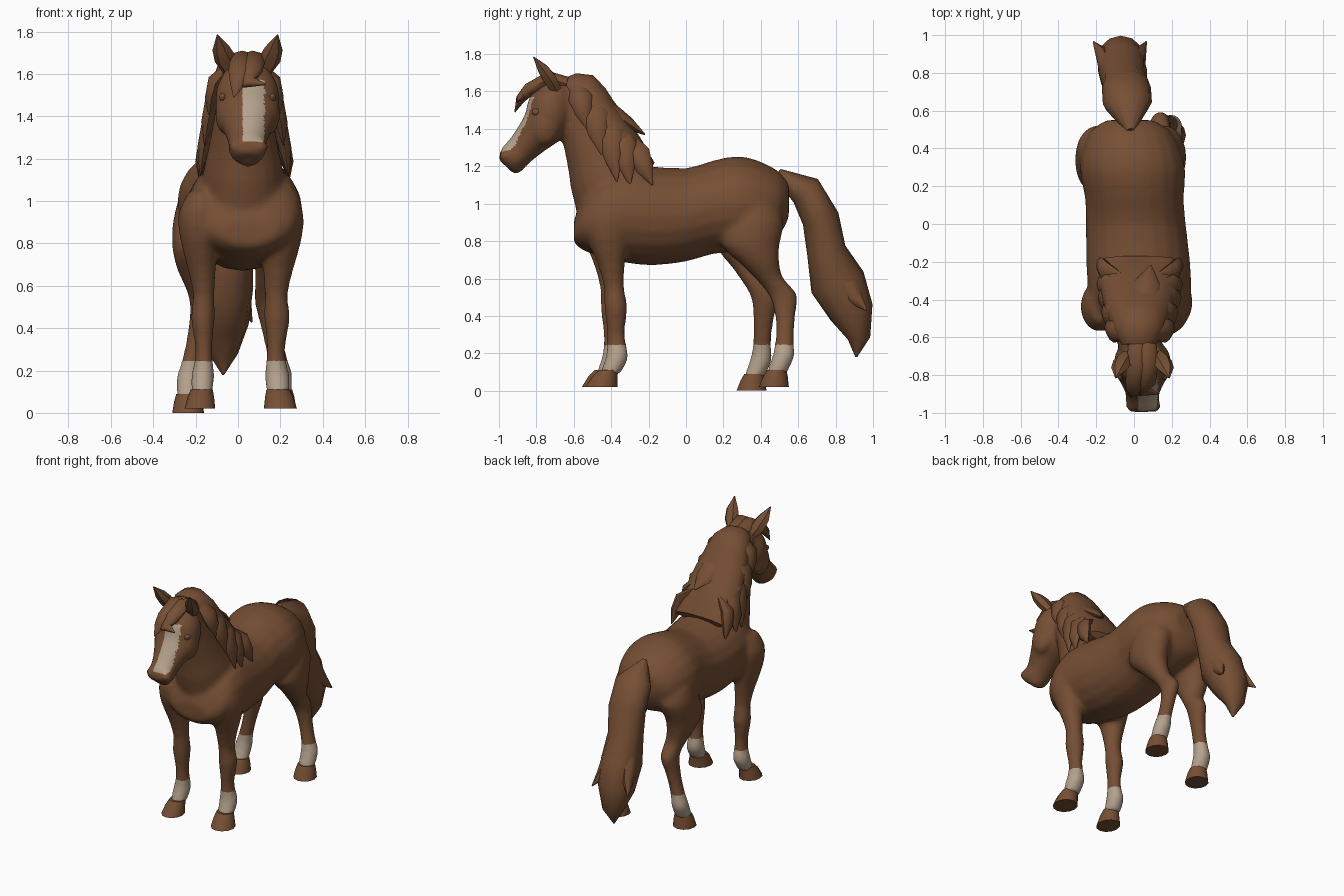
import bpy, bmesh, math
from mathutils import Vector, Matrix

cube = bpy.data.objects.get("Cube")
if cube:
    bpy.data.objects.remove(cube, do_unlink=True)


def material(name, colour):
    mat = bpy.data.materials.new(name)
    mat.use_nodes = True
    mat.diffuse_color = colour
    mat.node_tree.nodes["Principled BSDF"].inputs["Base Color"].default_value = colour
    return mat


COAT = material("chestnut coat", (.18, .077, .034, 1))
WHITE = material("cream markings", (.46, .36, .265, 1))
DOWN = Vector((0, 0, -1))
FORWARD = Vector((0, -1, 0))


def refine(sections):
    """Add a Catmull-Rom midpoint between neighbouring sections."""
    result = []
    last = len(sections) - 1
    for i in range(last):
        a, b = sections[max(i - 1, 0)], sections[i]
        c, d = sections[i + 1], sections[min(i + 2, last)]
        result.append(b)
        result.append(tuple((9 * (q + r) - p - s) / 16 for p, q, r, s in zip(a, b, c, d)))
    return result + [sections[last]]


def loft(bm, sections, sides=20, axis=None):
    """Closed tube through (x, y, z, half width, half depth) sections."""
    centres = [Vector(s[:3]) for s in sections]
    rings = []
    for i, section in enumerate(sections):
        width, depth = section[3:]
        ahead = centres[min(i + 1, len(centres) - 1)]
        behind = centres[max(i - 1, 0)]
        tangent = axis or (ahead - behind).normalized()
        across = Vector((1, 0, 0))
        across = (across - tangent * across.dot(tangent)).normalized()
        up = tangent.cross(across)
        ring = []
        for k in range(sides):
            angle = math.tau * k / sides
            offset = across * math.cos(angle) * width + up * math.sin(angle) * depth
            ring.append(bm.verts.new(centres[i] + offset))
        rings.append(ring)
    for a, b in zip(rings, rings[1:]):
        for k in range(sides):
            j = (k + 1) % sides
            bm.faces.new((a[k], a[j], b[j], b[k]))
    bm.faces.new(rings[0])
    bm.faces.new(rings[-1])


def blob(bm, centre, size):
    matrix = Matrix.Translation(centre) @ Matrix.Diagonal((*size, 1))
    bmesh.ops.create_uvsphere(bm, u_segments=12, v_segments=8, radius=1, matrix=matrix)


def finish(bm, name):
    bmesh.ops.recalc_face_normals(bm, faces=bm.faces[:])
    mesh = bpy.data.meshes.new(name)
    bm.to_mesh(mesh)
    bm.free()
    mesh.materials.append(COAT)
    obj = bpy.data.objects.new(name, mesh)
    bpy.context.collection.objects.link(obj)
    bpy.ops.object.select_all(action='DESELECT')
    obj.select_set(True)
    bpy.context.view_layer.objects.active = obj
    bpy.ops.object.shade_smooth_by_angle(angle=math.radians(45))
    return obj


def part(name, sections, sides=10, axis=None):
    bm = bmesh.new()
    loft(bm, sections, sides, axis)
    return finish(bm, name)


# Body masses: torso, neck and head as (y, z, half width, half depth)
torso = [(.55, 1.02, .12, .09), (.5, 1, .205, .17), (.4, 1, .258, .225),
         (.28, 1, .28, .255), (.14, .98, .262, .25), (0, .94, .265, .25),
         (-.18, .935, .275, .265), (-.33, .95, .275, .265),
         (-.46, .94, .262, .22), (-.55, .89, .215, .14), (-.6, .85, .13, .06)]
neck = [(-.3, .95, .2, .25), (-.4, 1.08, .2, .22), (-.48, 1.25, .165, .165),
        (-.56, 1.42, .135, .12), (-.61, 1.55, .115, .11), (-.66, 1.63, .09, .06)]
head = [(-.68, 1.64, .09, .07), (-.715, 1.54, .145, .125), (-.745, 1.44, .15, .125),
        (-.815, 1.36, .125, .1), (-.885, 1.285, .092, .083),
        (-.93, 1.24, .09, .08), (-.96, 1.2, .07, .05)]

# Left legs from top to pastern, and hooves, as (x, y, z, half width, half depth)
fore_leg = [(.19, -.41, 1.05, .06, .09), (.203, -.415, .95, .105, .135),
            (.205, -.415, .82, .096, .115), (.19, -.4, .68, .072, .074),
            (.18, -.385, .55, .054, .054), (.185, -.375, .45, .062, .062),
            (.18, -.375, .32, .044, .048), (.18, -.37, .24, .048, .052),
            (.185, -.37, .17, .06, .062), (.19, -.41, .085, .054, .054)]
hind_leg = [(.13, .37, 1, .12, .12), (.158, .37, .9, .115, .155),
            (.17, .345, .78, .105, .155), (.165, .395, .68, .085, .105),
            (.145, .445, .6, .067, .076), (.135, .515, .52, .056, .078),
            (.15, .53, .43, .048, .059), (.17, .53, .33, .045, .049),
            (.19, .525, .24, .048, .052), (.2, .52, .18, .057, .06),
            (.2, .48, .085, .054, .054)]
fore_hoof = [(.19, -.415, .11, .056, .053), (.195, -.435, .075, .067, .068),
             (.2, -.452, .02, .078, .085)]
hind_hoof = [(.2, .485, .11, .056, .053), (.2, .478, .075, .066, .066),
             (.2, .47, .02, .075, .08)]


def right_fore(s):
    x, y, z, w, d = s
    return (-x * .9, y - .02, z, w * .93, d)


def right_hind(s):
    # The right hind leg steps forward
    x, y, z, w, d = s
    step = min(1, max(0, (.9 - z) / .5))
    return (-x - .035, y - .12 * step, z - .02 * step, w, d)


bm = bmesh.new()
loft(bm, refine([(.01 - .06 * s[0], *s) for s in torso]), axis=FORWARD)
loft(bm, refine([(.025, *s) for s in neck]))
loft(bm, refine([(.045, *s) for s in head]))
for leg, opposite in ((fore_leg, right_fore), (hind_leg, right_hind)):
    loft(bm, refine(leg), axis=DOWN)
    loft(bm, refine([opposite(s) for s in leg]), axis=DOWN)
blob(bm, (.05, -.91, 1.19), (.055, .04, .03))
for side in (-1, 1):
    blob(bm, (.05 + side * .06, -.965, 1.255), (.034, .034, .036))
    blob(bm, (.045 + side * .1, -.755, 1.41), (.055, .08, .1))
body = finish(bm, "body")

# Fuse the masses into one soft skin
fuse = body.modifiers.new("fuse", 'REMESH')
fuse.mode = 'VOXEL'
fuse.voxel_size = .014
fuse.use_smooth_shade = True
relax = body.modifiers.new("relax", 'SMOOTH')
relax.factor = .5
relax.iterations = 12
for modifier in ("fuse", "relax"):
    bpy.ops.object.modifier_apply(modifier=modifier)

# Cream socks and face blaze
mesh = body.data
mesh.materials.clear()
mesh.materials.append(COAT)
mesh.materials.append(WHITE)
face_front = Vector((0, -.83, .56))
for face in mesh.polygons:
    face.use_smooth = True
    c = face.center
    sock = c.z < .245
    blaze = (c.y < -.78 and 1.28 < c.z < 1.57 and abs(c.x - .075) < .05
             and face.normal.dot(face_front) > .5)
    face.material_index = 1 if sock or blaze else 0

# Hooves
for label, hoof, opposite in (("front", fore_hoof, right_fore), ("hind", hind_hoof, right_hind)):
    part(label + "_left_hoof", hoof, 12, DOWN)
    part(label + "_right_hoof", [opposite(s) for s in hoof], 12, DOWN)

# Ears and eyes
for label, side in (("right", -1), ("left", 1)):
    part(label + "_ear", [(.045 + side * .075, -.69, 1.6, .03, .03),
                          (.045 + side * .105, -.73, 1.67, .052, .04),
                          (.045 + side * .125, -.765, 1.72, .042, .032),
                          (.045 + side * .142, -.815, 1.785, .003, .003)], 6)
    bm = bmesh.new()
    blob(bm, (.045 + side * .116, -.795, 1.49), (.018, .03, .02))
    finish(bm, label + "_eye")

# Mane: a crest with pointed locks falling on both sides
crest = [(.025, -.64, 1.62, .09, .06), (.025, -.56, 1.6, .135, .11),
         (.025, -.47, 1.49, .17, .105), (.025, -.38, 1.37, .195, .105),
         (.025, -.28, 1.25, .205, .09), (.025, -.185, 1.19, .19, .035)]
part("mane_crest", refine(crest), 14)
part("mane_top_lock", [(.03, -.52, 1.58, .05, .03), (.05, -.4, 1.5, .09, .04),
                       (.07, -.31, 1.43, .07, .035), (.09, -.22, 1.37, .004, .004)], 8)
locks = [(-.58, 1.64, -.53, 1.4, .065), (-.5, 1.57, -.45, 1.26, .075),
         (-.42, 1.49, -.37, 1.12, .075), (-.35, 1.41, -.3, 1.1, .07),
         (-.29, 1.34, -.18, 1.1, .065)]
for label, side in (("right", -1), ("left", 1)):
    for i, (y, z, tip_y, tip_z, width) in enumerate(locks):
        def at(t, bulge, thick, spread):
            height = z + (tip_z - z) * t
            reach = (.208 - .15 * (height - 1.12)) * bulge
            return (.03 + side * reach, y + (tip_y - y) * t, height, thick, spread)
        part(f"{label}_mane_lock_{i + 1}",
             [at(0, .55, .02, width * .5), at(.3, .97, .036, width),
              at(.65, 1.02, .03, width * .7), at(1, 1, .003, .004)], 8)

# Forelock
for name, shift, tip in (("forelock_right", 0, (-.02, -.915, 1.49)),
                         ("forelock_left", .05, (.13, -.9, 1.55))):
    part(name, [(.02 + shift, -.64, 1.64, .05, .04), (.02 + shift, -.73, 1.67, .06, .04),
                (.01 + shift, -.84, 1.61, .055, .035),
                (shift, -.885, 1.56, .04, .025), (*tip, .003, .003)], 8)

# Tail with two loose tufts
part("tail", [(-.02, .49, 1.16, .02, .03), (-.035, .64, 1.07, .13, .09),
              (-.04, .72, .92, .13, .1), (-.05, .75, .75, .12, .105),
              (-.06, .81, .58, .13, .15), (-.07, .885, .42, .12, .12),
              (-.07, .925, .28, .07, .06), (-.07, .91, .18, .005, .005)], 12)
for name, side in (("right_tail_tuft", -1), ("left_tail_tuft", 1)):
    part(name, [(-.06 + side * .05, .76, .74, .04, .05), (-.065 + side * .08, .83, .6, .045, .07),
                (-.07 + side * .1, .9, .5, .035, .045), (-.075 + side * .14, .965, .43, .004, .004)], 8)
